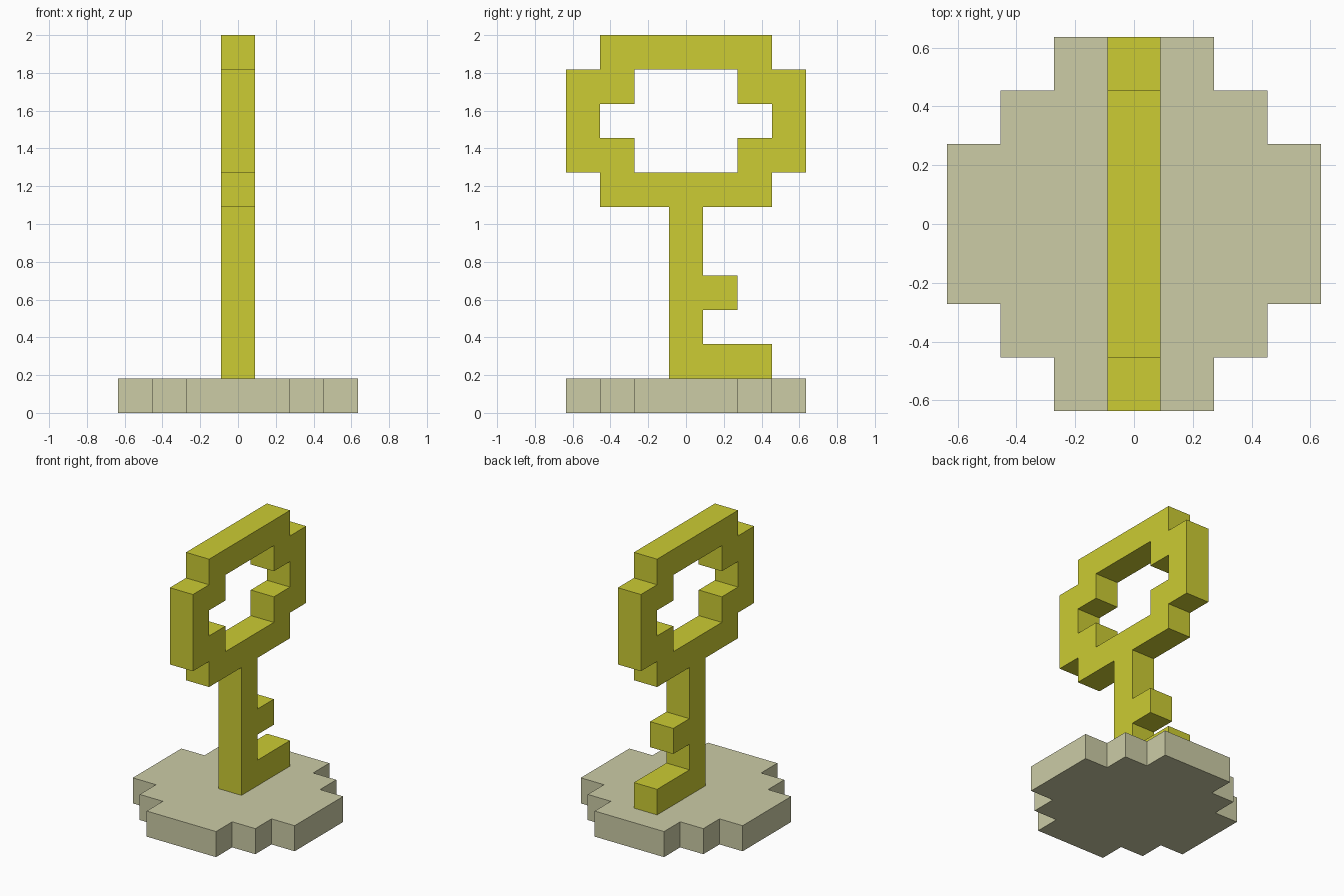
import bpy, bmesh
from mathutils import Vector

if "Cube" in bpy.data.objects:
    bpy.data.objects.remove(bpy.data.objects["Cube"])

U = 2 / 11  # one grid step: the model is 11 steps tall


def material(name, rgb):
    m = bpy.data.materials.new(name)
    m.diffuse_color = (*rgb, 1)
    m.use_nodes = True
    m.node_tree.nodes["Principled BSDF"].inputs["Base Color"].default_value = m.diffuse_color
    return m


def slab(name, outlines, to3d, mat):
    """Flat outlines (in grid steps), joined and thickened by one step."""
    bm = bmesh.new()
    for pts in outlines:
        bm.faces.new([bm.verts.new(Vector(to3d(a, b)) * U) for a, b in pts])
    bmesh.ops.remove_doubles(bm, verts=bm.verts, dist=1e-4)
    bmesh.ops.recalc_face_normals(bm, faces=bm.faces)
    mesh = bpy.data.meshes.new(name)
    bm.to_mesh(mesh)
    bm.free()
    mesh.materials.append(mat)
    ob = bpy.data.objects.new(name, mesh)
    bpy.context.collection.objects.link(ob)
    mod = ob.modifiers.new("thickness", 'SOLIDIFY')
    mod.thickness = U
    mod.offset = 0
    return ob


yellow = material("key yellow", (0.604, 0.604, 0.033))
stone = material("pale stone", (0.604, 0.604, 0.381))

# Stepped round base
corner = [(3.5, 1.5), (2.5, 1.5), (2.5, 2.5), (1.5, 2.5), (1.5, 3.5)]
half = corner + [(-x, y) for x, y in reversed(corner)]
disc = half + [(-x, -y) for x, y in half]
slab("base", [disc], lambda x, y: (x, y, 0.5), stone)

# Key: two half outlines meeting on the centre line, teeth on one side only
teeth = [(2.5, 1), (2.5, 2), (.5, 2), (.5, 3), (1.5, 3), (1.5, 4), (.5, 4)]
bow = [(.5, 6), (2.5, 6), (2.5, 7), (3.5, 7), (3.5, 10), (2.5, 10), (2.5, 11),
       (0, 11), (0, 10), (1.5, 10), (1.5, 9), (2.5, 9), (2.5, 8), (1.5, 8),
       (1.5, 7), (0, 7)]
right = [(0, 1)] + teeth + bow
left = [(-y, z) for y, z in [(0, 1), (.5, 1)] + bow]
slab("key", [right, left], lambda y, z: (0, y, z), yellow)
